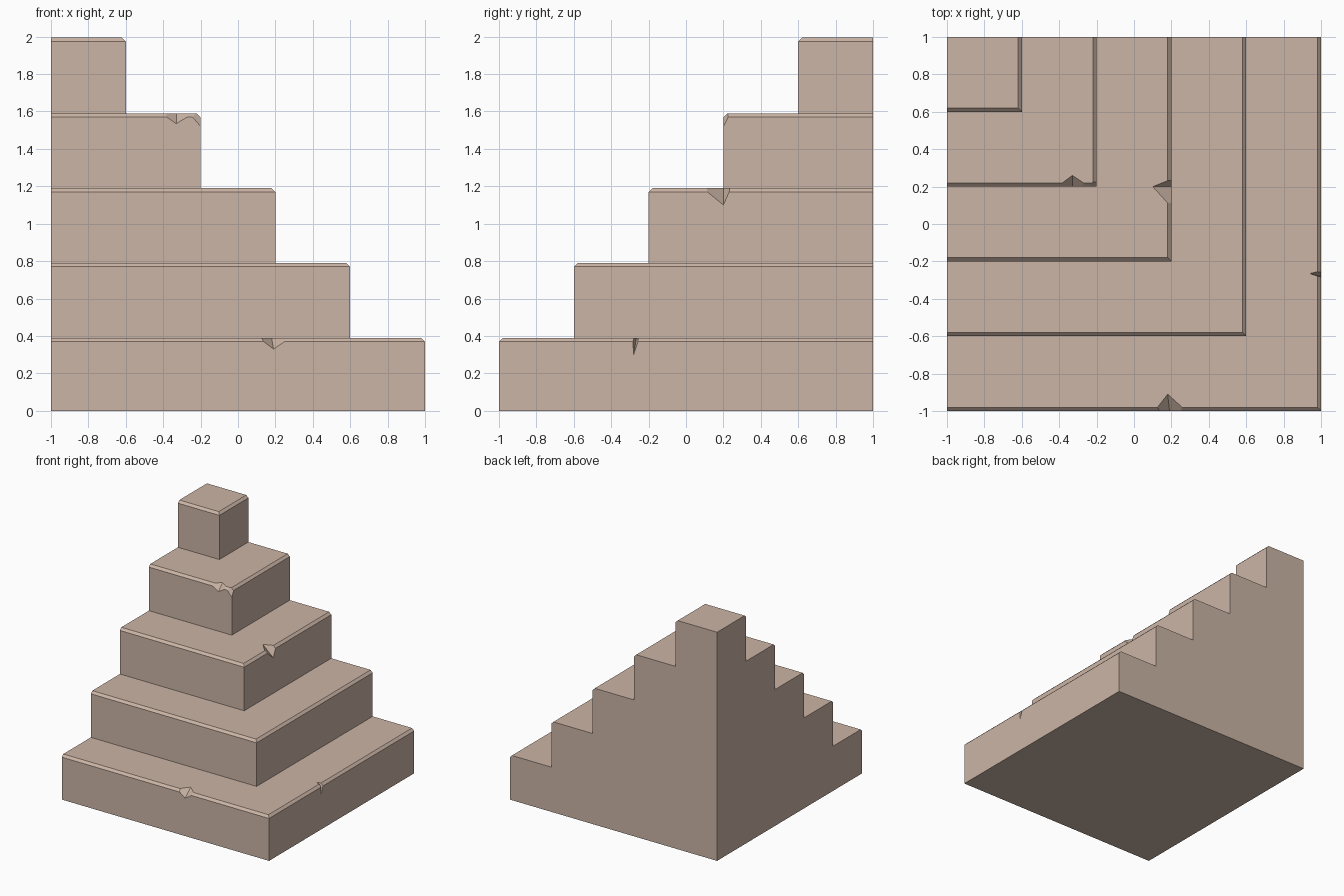
import bpy, bmesh
from mathutils import Vector

if "Cube" in bpy.data.objects:
    bpy.data.objects.remove(bpy.data.objects["Cube"])

STEP, CH, N = 0.4, 0.02, 5

# Stair profile as (inset from outer edge, height) with chamfered nosings
profile = [(0, 0)]
for k in range(N):
    d, top = STEP * k, (1.995 if k == N - 1 else STEP * (k + 1) - 0.01)
    if k:
        profile.append((d, STEP * k - 0.01))
    profile += [(d, top - CH), (d + CH, top)]

# Sweep the profile around the front and right sides
bm = bmesh.new()
rows = [[bm.verts.new(p) for p in ((-1, -1 + d, z), (1 - d, -1 + d, z), (1 - d, 1, z))]
        for d, z in profile]
for a, b in zip(rows, rows[1:]):
    for i in (0, 1):
        bm.faces.new((a[i], a[i + 1], b[i + 1], b[i]))

# Top, bottom and the two flat back walls
low = bm.verts.new((-1, 1, 0))
high = bm.verts.new((-1, 1, profile[-1][1]))
bm.faces.new(rows[-1] + [high])
bm.faces.new(rows[0] + [low])
bm.faces.new([r[0] for r in rows] + [high, low])
bm.faces.new([r[2] for r in rows] + [high, low])
bmesh.ops.recalc_face_normals(bm, faces=bm.faces)
mesh = bpy.data.meshes.new("corner_stairs")
bm.to_mesh(mesh)
bm.free()
stairs = bpy.data.objects.new("corner_stairs", mesh)
bpy.context.collection.objects.link(stairs)

stone = bpy.data.materials.new("stone")
stone.diffuse_color = (0.60, 0.46, 0.38, 1)
stone.use_nodes = True
stone.node_tree.nodes["Principled BSDF"].inputs["Base Color"].default_value = stone.diffuse_color
mesh.materials.append(stone)


def cut(points):
    """Carve a tetrahedral chip out of the stairs."""
    b = bmesh.new()
    v = [b.verts.new(p) for p in points]
    for f in ((0, 1, 2), (0, 1, 3), (0, 2, 3), (1, 2, 3)):
        b.faces.new([v[i] for i in f])
    bmesh.ops.recalc_face_normals(b, faces=b.faces)
    m = bpy.data.meshes.new("chip_cutter")
    b.to_mesh(m)
    b.free()
    m.materials.append(stone)
    o = bpy.data.objects.new("chip_cutter", m)
    bpy.context.collection.objects.link(o)
    mod = stairs.modifiers.new("chip", 'BOOLEAN')
    mod.operation, mod.solver, mod.object = 'DIFFERENCE', 'EXACT', o
    bpy.context.view_layer.objects.active = stairs
    bpy.ops.object.modifier_apply(modifier=mod.name)
    bpy.data.objects.remove(o)


def edge_chip(left, right, back, bottom):
    """Notch with two facets meeting on the line from back to bottom."""
    l, r, b, d = map(Vector, (left, right, back, bottom))
    m = (b + d) / 2
    cut([m + (l - m) * 2, m + (r - m) * 2, m + (b - m) * 1.3, m + (d - m) * 1.3])


# Chips along the front and right nosings
edge_chip((0.11, -1, 0.39), (0.28, -1, 0.39), (0.18, -0.91, 0.39), (0.19, -1, 0.33))
edge_chip((1, -0.285, 0.39), (1, -0.25, 0.39), (0.94, -0.265, 0.39), (1, -0.28, 0.30))
edge_chip((0.2, 0.09, 1.19), (0.2, 0.24, 1.19), (0.10, 0.20, 1.19), (0.2, 0.20, 1.10))
edge_chip((-0.41, 0.2, 1.59), (-0.24, 0.2, 1.59), (-0.33, 0.26, 1.59), (-0.33, 0.2, 1.535))

# Broken corner on the fourth step
tri = [Vector(p) for p in ((-0.26, 0.2, 1.59), (-0.2, 0.235, 1.59), (-0.2, 0.2, 1.52))]
c = sum(tri, Vector()) / 3
cut([c + (p - c) * 2 for p in tri] + [Vector((-0.12, 0.12, 1.67))])
